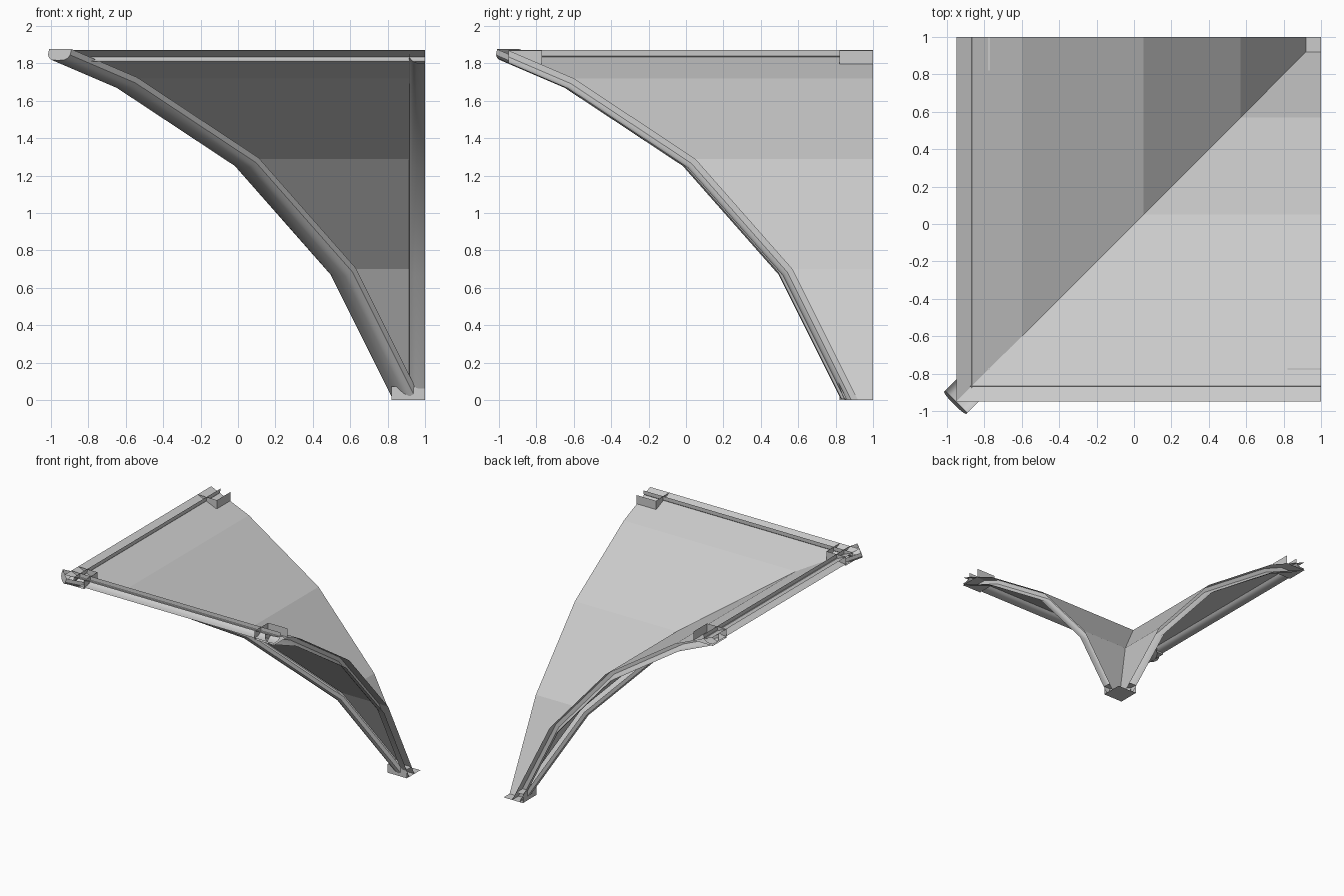
import bpy
from mathutils import Vector as V

if "Cube" in bpy.data.objects:
    bpy.data.objects.remove(bpy.data.objects["Cube"])

# Arch curve (distance from vault centre, height); vault height = f(min(x, y))
ARCH = [(-0.95, 1.87), (-0.6, 1.72), (0.05, 1.29), (0.57, 0.70), (0.92, 0.0)]
LO, HI = -0.95, 1.0


def make(name, verts, faces, smooth=False):
    me = bpy.data.meshes.new(name)
    me.from_pydata([tuple(v) for v in verts], [], faces)
    me.update()
    ob = bpy.data.objects.new(name, me)
    bpy.context.collection.objects.link(ob)
    if smooth:
        bpy.context.view_layer.objects.active = ob
        ob.select_set(True)
        bpy.ops.object.shade_smooth_by_angle(angle=0.6)
        ob.select_set(False)
    return ob


def swap(p):
    return (p[1], p[0], p[2])


# Rib cross-section: (sideways, depth under the vault)
HALF = [(0.085, 0), (0.084, 0.032), (0.07, 0.05), (0.045, 0.061), (0, 0.062)]
FULL = HALF + [(-a, d) for a, d in reversed(HALF[:-1])]


def sweep(name, stations, side, profile, mirror=False, cap=False):
    """stations: (point, downward normal) pairs; optional swap of x and y."""
    verts, faces, n = [], [], len(profile)
    for p, nrm in stations:
        verts += [tuple(V(p) + V(side) * a + nrm * d) for a, d in profile]
    for i in range(len(stations) - 1):
        for j in range(n - 1):
            a = i * n + j
            faces.append((a, a + 1, a + n + 1, a + n))
    if cap:
        faces.append(tuple(range(n)))
    if mirror:
        verts = [swap(v) for v in verts]
        faces = [f[::-1] for f in faces]
    return make(name, verts, faces, True)


def stations(place, along, flat_start):
    """Mitred underside normals along the arch, placed in 3D."""
    pts = [V(place(*p)) for p in ARCH]
    h = V(along).normalized()
    segn = []
    for a, b in zip(pts, pts[1:]):
        t = (b - a).normalized()
        segn.append(V((h.x * t.z, h.y * t.z, -t.dot(h))))
    res = []
    for i, p in enumerate(pts):
        if i == 0:
            m = V((0, 0, -1)) if flat_start else segn[0]
        elif i == len(pts) - 1:
            m = -h
        else:
            m = (segn[i - 1] + segn[i]).normalized()
        res.append((p, m / m.dot(segn[min(i, len(segn) - 1)])))
    return res


# Vault web: two barrel quarters meeting on the diagonal
for name, mir in (("vault_web_left", False), ("vault_web_right", True)):
    verts = []
    for t, z in ARCH:
        verts += [(t, t, z), (t, HI, z)]
    faces = [(2 * i, 2 * i + 2, 2 * i + 3, 2 * i + 1) for i in range(len(ARCH) - 1)]
    if mir:
        verts = [swap(v) for v in verts]
        faces = [f[::-1] for f in faces]
    make(name, verts, faces)

# Wall ribs and ridge ribs are half sections cut at the bay edges
wall = stations(lambda t, z: (t, HI, z), (1, 0, 0), True)
down = V((0, 0, -1))
ridge = [(V((LO, LO, 1.872)), down), (V((LO, HI, 1.872)), down)]
for tag, mir in (("back", False), ("side", True)):
    sweep("wall_rib_" + tag, wall, (0, -1, 0), HALF, mir)
    sweep("ridge_rib_" + tag, ridge, (1, 0, 0), HALF, mir)

# Diagonal rib with full section, square end at the crown
r = 0.5 ** 0.5
diag = stations(lambda t, z: (t, t, z + 0.006), (1, 1, 0), False)
sweep("diagonal_rib", diag, (r, -r, 0), FULL, cap=True)


def block(name, x0, x1, y0, y1, z0, z1, sides):
    """Open box: bottom plus the chosen sides."""
    v = [(x, y, z) for z in (z0, z1) for x, y in ((x0, y0), (x1, y0), (x1, y1), (x0, y1))]
    f = {"y0": (0, 1, 5, 4), "x1": (1, 2, 6, 5), "y1": (2, 3, 7, 6), "x0": (3, 0, 4, 7)}
    return make(name, v, [(0, 3, 2, 1)] + [f[s] for s in sides])


# Crown blocks
A = LO + 0.18
B = HI - 0.18
block("crown_block_centre", LO, A, LO, A, 1.797, 1.87, ("x1", "y1"))
block("crown_block_back", LO, A, B, HI, 1.797, 1.87, ("x1", "y0"))
block("crown_block_side", B, HI, LO, A, 1.797, 1.87, ("x0", "y1"))

# Springing block at the foot, with its L-shaped top ledge
block("foot_block", B, HI, B, HI, 0, 0.073, ("x0", "y0"))
make("foot_ledge", [(B, B, .073), (HI, B, .073), (HI, .88, .073), (.88, .88, .073), (.88, HI, .073), (B, HI, .073)],
     [(0, 1, 2, 3), (0, 3, 4, 5)])
